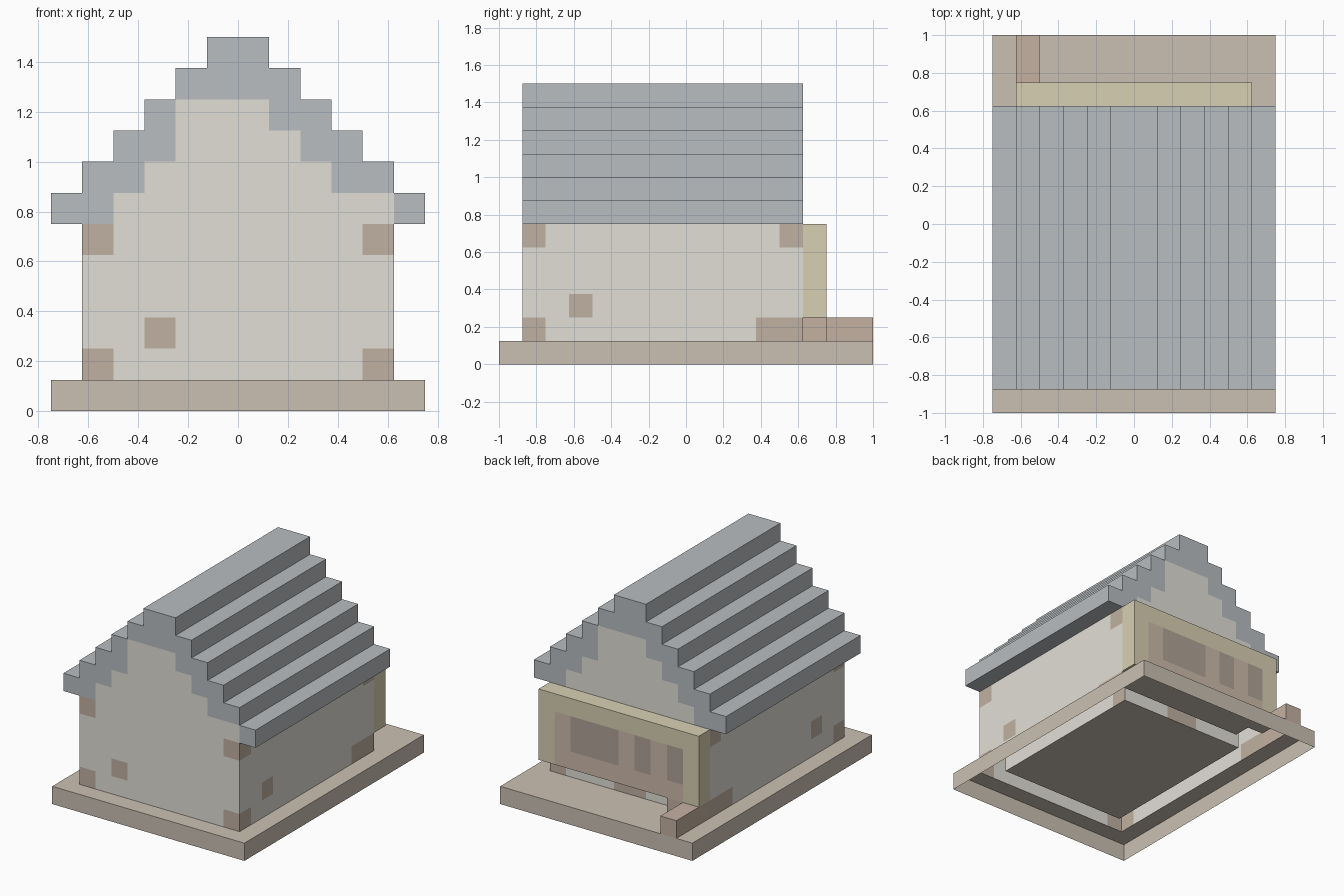
import bpy, bmesh
from mathutils import Vector

if "Cube" in bpy.data.objects:
    bpy.data.objects.remove(bpy.data.objects["Cube"])

U = 0.125  # block size

def block(x0, x1, y0, y1, z0, z1):
    """Set of grid cells, upper bounds excluded."""
    return {(i, j, k) for i in range(x0, x1) for j in range(y0, y1) for k in range(z0, z1)}

# Foundation slab
slab = block(-6, 6, -8, 8, 0, 1)

# Stepped roof: two blocks thick, single block at the eaves
roof = set()
walls = set()
for i in range(-6, 6):
    d = i if i >= 0 else -1 - i
    top = 11 - d
    low = top if d == 5 else top - 1
    roof |= block(i, i + 1, -7, 5, low, top + 1)
    # Gable ends below the roof, side walls at the outer columns
    if d < 5:
        for j in ((-7, 4) if d < 4 else range(-7, 5)):
            walls |= block(i, i + 1, j, j + 1, 1, low)

# Plaster blocks replacing roof blocks in the gable faces
gable_infill = {(-2, -7, 9), (4, -7, 6), (1, 4, 9)}
roof -= gable_infill
walls |= gable_infill

# Brick accents: corners, loose bricks in the walls, back footing
bricks = {(i, j, k) for i in (-5, 4) for j in (-7, 4) for k in (1, 5)}
bricks |= {(i, j, k) for i in (-5, 4) for j, k in ((3, 1), (-5, 2))}
bricks |= {(-3, -7, 2), (0, 4, 1), (-1, 4, 1)}
walls -= bricks

# Back panel: yellow frame, brown field, dark openings
openings = block(0, 3, 5, 6, 3, 5) | block(-2, -1, 5, 6, 3, 5) | block(-4, -3, 5, 6, 3, 5)
field = block(-4, 4, 5, 6, 2, 5) - openings
frame = block(-5, 5, 5, 6, 2, 6) - field - openings

# Low brick kerb at the back corner
kerb = block(-5, -4, 5, 8, 1, 2) | {(-4, 5, 1)}

parts = {
    "foundation": (slab, (0.60, 0.53, 0.45)),
    "walls": (walls, (0.76, 0.74, 0.68)),
    "wall_bricks": (bricks, (0.53, 0.44, 0.36)),
    "roof": (roof, (0.48, 0.51, 0.53)),
    "panel_frame": (frame, (0.69, 0.63, 0.45)),
    "panel_field": (field, (0.62, 0.50, 0.41)),
    "panel_openings": (openings, (0.44, 0.37, 0.31)),
    "back_kerb": (kerb, (0.56, 0.44, 0.36)),
}
solid = set().union(*(cells for cells, _ in parts.values()))

def build(name, cells, color):
    """Mesh only the cell sides that touch air; the underside stays open."""
    bm = bmesh.new()
    for c in sorted(cells):
        for axis in range(3):
            for s in (-1, 1):
                n = list(c)
                n[axis] += s
                if tuple(n) in solid or n[2] < 0:
                    continue
                a, b = (axis + 1) % 3, (axis + 2) % 3
                ring = []
                for u, v in ((0, 0), (1, 0), (1, 1), (0, 1))[::s]:
                    p = Vector(c)
                    p[axis] += (s + 1) // 2
                    p[a] += u
                    p[b] += v
                    ring.append(bm.verts.new(p * U))
                bm.faces.new(ring)
    bmesh.ops.remove_doubles(bm, verts=bm.verts[:], dist=0.001)
    mesh = bpy.data.meshes.new(name)
    bm.to_mesh(mesh)
    bm.free()
    mat = bpy.data.materials.new(name)
    mat.diffuse_color = (*color, 1)
    mat.use_nodes = True
    mat.node_tree.nodes["Principled BSDF"].inputs["Base Color"].default_value = mat.diffuse_color
    mesh.materials.append(mat)
    bpy.context.collection.objects.link(bpy.data.objects.new(name, mesh))

for name, (cells, color) in parts.items():
    build(name, cells, color)
